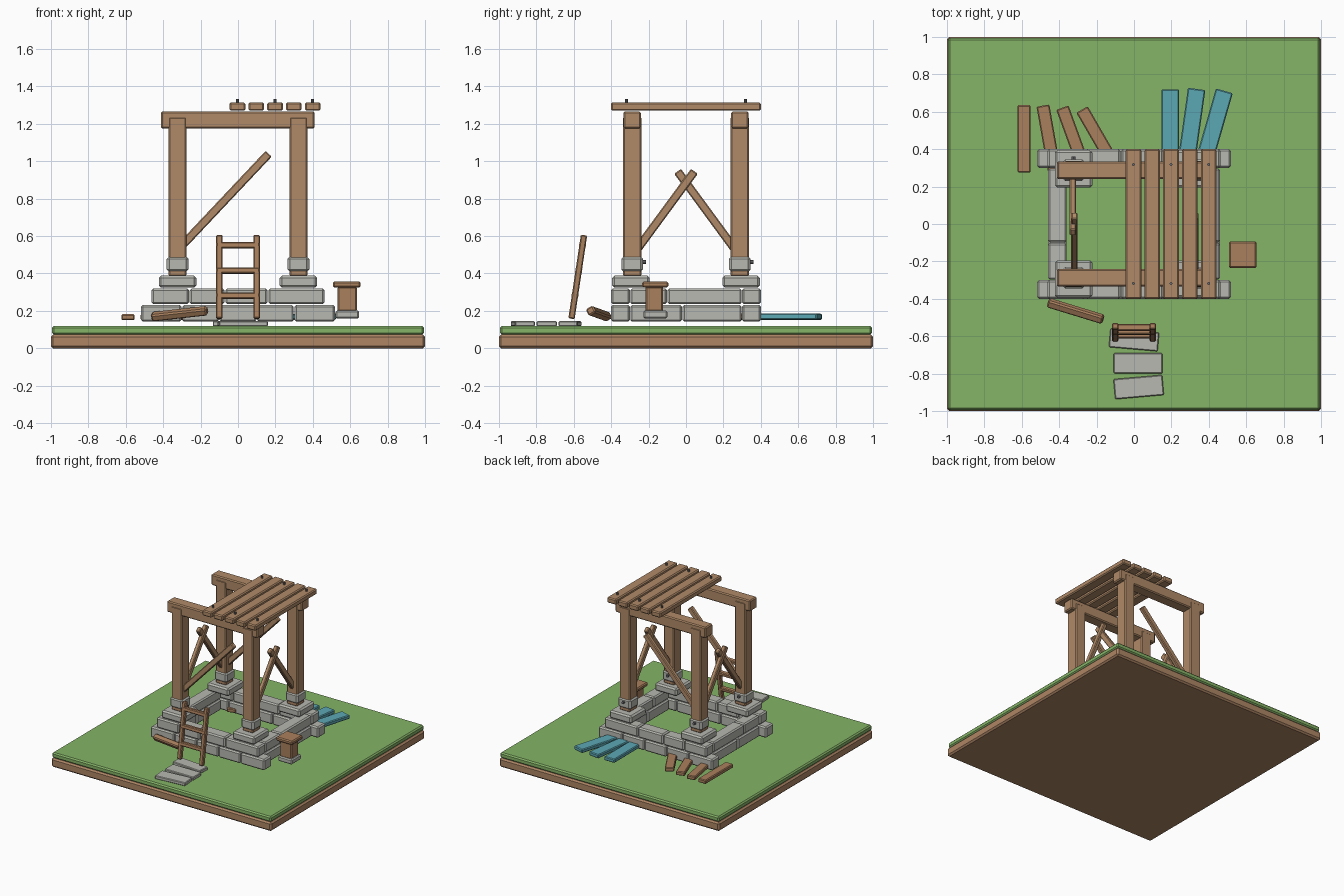
import bpy, bmesh, math
from mathutils import Vector, Euler, Matrix

if "Cube" in bpy.data.objects:
    bpy.data.objects.remove(bpy.data.objects["Cube"])


def material(name, rgb):
    m = bpy.data.materials.new(name)
    m.diffuse_color = (*rgb, 1)
    m.use_nodes = True
    m.node_tree.nodes["Principled BSDF"].inputs["Base Color"].default_value = m.diffuse_color
    return m


WOOD = material("timber", (0.434, 0.254, 0.138))
WOOD2 = material("warm_timber", (0.40, 0.215, 0.11))
SOIL = material("soil", (0.42, 0.235, 0.13))
GRASS = material("grass", (0.235, 0.455, 0.135))
STONE = material("stone", (0.479, 0.479, 0.445))
BLUE = material("blue_paint", (0.107, 0.392, 0.456))
METAL = material("metal", (0.16, 0.16, 0.17))


def finish(name, bm, mat, bevel=0):
    if bevel:
        bmesh.ops.bevel(bm, geom=bm.edges[:], offset=bevel, segments=1,
                        affect='EDGES', clamp_overlap=True)
    me = bpy.data.meshes.new(name)
    bm.to_mesh(me)
    bm.free()
    me.materials.append(mat)
    ob = bpy.data.objects.new(name, me)
    bpy.context.collection.objects.link(ob)
    return ob


def box(name, c, size, mat, rot=(0, 0, 0), bevel=0.008):
    """Bevelled block; rot in degrees."""
    bm = bmesh.new()
    bmesh.ops.create_cube(bm, size=1, matrix=Matrix.Diagonal((*size, 1)))
    ob = finish(name, bm, mat, bevel)
    ob.location = c
    ob.rotation_euler = [math.radians(a) for a in rot]
    return ob


def span(name, lo, hi, mat, bevel=0.008):
    """Block given by its opposite corners."""
    lo, hi = Vector(lo), Vector(hi)
    return box(name, (lo + hi) / 2, hi - lo, mat, bevel=bevel)


def bar(name, a, b, w, t, mat, up):
    """Bar from a to b; t is measured along the up axis, w across it."""
    a, b, up = Vector(a), Vector(b), Vector(up)
    z = (b - a).normalized()
    y = (up - z * up.dot(z)).normalized()
    x = y.cross(z)
    ob = box(name, (a + b) / 2, (w, t, (b - a).length), mat, bevel=0.006)
    ob.rotation_euler = Matrix((x, y, z)).transposed().to_euler()
    return ob


def pin(name, c, r, h, mat, rot=(0, 0, 0)):
    bm = bmesh.new()
    bmesh.ops.create_cone(bm, cap_ends=True, segments=8, radius1=r, radius2=r, depth=h)
    ob = finish(name, bm, mat)
    ob.location = c
    ob.rotation_euler = [math.radians(a) for a in rot]


# Ground plate
span("soil_base", (-1, -1, 0), (1, 1, 0.073), SOIL, 0.012)
span("grass_layer", (-0.995, -0.995, 0.073), (0.995, 0.995, 0.118), GRASS, 0.01)

# Two stone courses: long front and back walls, shorter side walls
LOW, HIGH = (0.142, 0.232), (0.236, 0.32)
G = 0.002
for side, sy in (("front", -1), ("back", 1)):
    for (z0, z1), cuts in ((LOW, (-0.52, -0.3, -0.1, 0.1, 0.3, 0.52)),
                           (HIGH, (-0.465, -0.26, -0.07, 0.16, 0.465))):
        for a, b in zip(cuts, cuts[1:]):
            span(side + "_wall_stone", (a + G, sy * 0.35 - 0.05, z0),
                 (b - G, sy * 0.35 + 0.05, z1), STONE, 0.01)
for side, sx in (("left", -1), ("right", 1)):
    for (z0, z1), cuts in ((LOW, (-0.3, -0.02, 0.3)), (HIGH, (-0.3, -0.1, 0.3))):
        for a, b in zip(cuts, cuts[1:]):
            span(side + "_wall_stone", (sx * 0.41 - 0.05, a + G, z0),
                 (sx * 0.41 + 0.05, b - G, z1), STONE, 0.01)

# Corner footings, posts and bolts
PX, PY = 0.323, 0.288
for sx in (-1, 1):
    for sy in (-1, 1):
        x, y = sx * PX, sy * PY
        box("corner_cap_stone", (x, sy * 0.295, 0.356), (0.2, 0.2, 0.064), STONE, bevel=0.012)
        box("post_footing", (x, y, 0.45), (0.116, 0.116, 0.084), STONE, bevel=0.014)
        span("post", (x - 0.048, y - 0.05, 0.385), (x + 0.048, y + 0.05, 1.237), WOOD)
        pin("footing_bolt", (x, y + 0.062, 0.462), 0.011, 0.022, METAL, (90, 0, 0))

# Top beams and diagonal braces along x
for side, sy in (("front", -1), ("back", 1)):
    y = sy * PY
    span(side + "_beam", (-0.413, y - 0.047, 1.176), (0.41, y + 0.047, 1.266), WOOD)
    bar(side + "_diagonal_brace", (-0.32, y, 0.527), (0.164, y, 1.04),
        0.045, 0.036, WOOD, (0, 1, 0))

# Crossed braces on both sides
for side, sx in (("left", -1), ("right", 1)):
    for s in (-1, 1):
        x = sx * PX + s * 0.004
        bar(side + "_cross_brace", (x, -s * 0.285, 0.497), (x, s * 0.045, 0.946),
            0.045, 0.034, WOOD, (1, 0, 0))

# Deck planks with nails
for i in range(5):
    x = -0.003 + i * 0.1005
    span("deck_plank", (x - 0.042, -0.402, 1.27), (x + 0.042, 0.4, 1.315), WOOD)
    if i % 2 == 0:
        for y in (-0.318, 0.318):
            pin("deck_nail", (x, y, 1.322), 0.008, 0.022, METAL)

# Ladder leaning towards the wall
def ladder_y(z):
    return -0.612 + (z - 0.16) * 0.15

for sx in (-1, 1):
    bar("ladder_rail", (sx * 0.1, ladder_y(0.158), 0.158), (sx * 0.1, ladder_y(0.605), 0.605),
        0.034, 0.034, WOOD2, (0, 1, 0))
for z in (0.28, 0.415, 0.55):
    box("ladder_rung", (0, ladder_y(z), z), (0.232, 0.036, 0.032), WOOD2, (-8, 0, 0), 0.006)

# Flagstone path
for x, y, w, d, r in ((0.0, -0.62, 0.262, 0.1, -5), (0.022, -0.745, 0.262, 0.108, 0),
                      (0.025, -0.872, 0.262, 0.108, 5)):
    box("flagstone", (x, y, 0.131), (w, d, 0.028), STONE, (0, 0, r), 0.005)

# Loose plank lying at the front
box("loose_front_plank", (-0.312, -0.465, 0.185), (0.31, 0.045, 0.042), WOOD2, (30, -6, -17))

# Small wooden stand on a stone foot
span("stand_foot", (0.522, -0.228, 0.16), (0.648, -0.1, 0.202), STONE)
span("stand_body", (0.532, -0.217, 0.196), (0.635, -0.122, 0.33), WOOD2)
span("stand_lid", (0.507, -0.235, 0.325), (0.656, -0.094, 0.357), WOOD2)


# Spare planks fanned out behind, given by their far-end centre and turn
def spare(name, x, y, turn, w, mat, z):
    a = math.radians(turn)
    L = 0.36
    box(name, (x + math.sin(a) * L / 2, y - math.cos(a) * L / 2, z), (w, L, 0.032),
        mat, (0, 0, turn), 0.006)

for i, (x, y, t) in enumerate(((-0.588, 0.635, 0), (-0.487, 0.633, 10),
                               (-0.383, 0.622, 20), (-0.278, 0.612, 30))):
    spare("spare_brown_plank", x, y, t, 0.07, WOOD2, 0.166 + i * 0.001)
for i, (x, y, t) in enumerate(((0.194, 0.72, 0), (0.335, 0.722, -8), (0.483, 0.712, -16))):
    spare("spare_blue_plank", x, y, t, 0.094, BLUE, 0.166 + i * 0.002)
